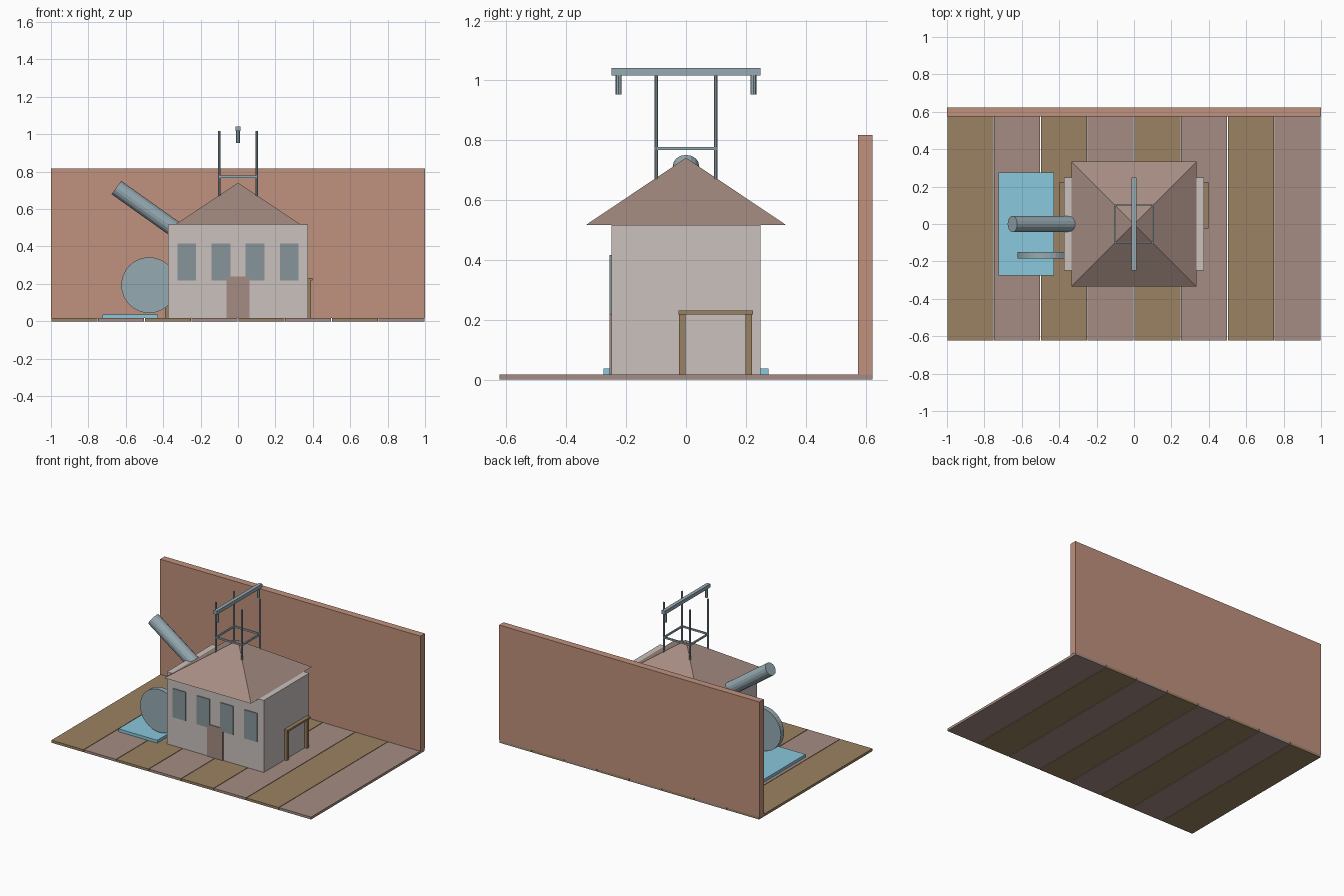
import bpy, math
from mathutils import Vector

if "Cube" in bpy.data.objects:
    bpy.data.objects.remove(bpy.data.objects["Cube"])


def material(name, rgb):
    # picked display colours converted to linear
    m = bpy.data.materials.new(name)
    m.diffuse_color = [((c / 255 + 0.055) / 1.055) ** 2.4 for c in rgb] + [1]
    m.use_nodes = True
    m.node_tree.nodes["Principled BSDF"].inputs["Base Color"].default_value = m.diffuse_color
    return m


BRICK = material("brick", (192, 145, 125))
TAN = material("tan_wood", (155, 130, 98))
MAUVE = material("mauve_wood", (165, 140, 130))
PLASTER = material("plaster", (202, 193, 190))
METAL = material("metal", (150, 170, 178))
GLASS = material("window_glass", (135, 149, 154))
WATER = material("water", (138, 200, 220))


def finish(name, mat):
    ob = bpy.context.object
    ob.name = name
    ob.data.materials.append(mat)
    return ob


def box(name, mat, x0, x1, y0, y1, z0, z1):
    bpy.ops.mesh.primitive_cube_add(size=1)
    ob = finish(name, mat)
    ob.location = ((x0 + x1) / 2, (y0 + y1) / 2, (z0 + z1) / 2)
    ob.scale = (x1 - x0, y1 - y0, z1 - z0)
    return ob


def rod(name, mat, a, b, r, sides, smooth=False):
    a, b = Vector(a), Vector(b)
    bpy.ops.mesh.primitive_cylinder_add(vertices=sides, radius=r, depth=(b - a).length,
                                        location=(a + b) / 2)
    ob = finish(name, mat)
    ob.rotation_euler = (b - a).to_track_quat('Z', 'Y').to_euler()
    if smooth:
        bpy.ops.object.shade_smooth_by_angle()
    return ob


FLOOR = 0.017

# plank floor and back wall
for i in range(8):
    cx = -0.875 + 0.25 * i
    box(f"floor_plank_{i + 1}", MAUVE if i % 2 else TAN,
        cx - 0.123, cx + 0.123, -0.623, 0.623, 0, FLOOR)
box("back_wall", BRICK, -1, 1, 0.574, 0.623, FLOOR, 0.817)

# house body, pyramid roof, door and front windows
box("house_body", PLASTER, -0.373, 0.373, -0.249, 0.249, FLOOR, 0.517)
bpy.ops.mesh.primitive_cone_add(vertices=4, radius1=0.334 * math.sqrt(2), depth=0.224,
                                location=(0, 0, 0.629), rotation=(0, 0, math.pi / 4))
finish("roof", MAUVE)
box("door", MAUVE, -0.061, 0.061, -0.255, -0.245, FLOOR, 0.24)
for i in range(4):
    cx = -0.274 + 0.1827 * i
    box(f"window_{i + 1}", GLASS, cx - 0.05, cx + 0.05, -0.255, -0.245, 0.217, 0.416)

# timber frames on both side walls
for side, s in (("left", -1), ("right", 1)):
    for end, y in (("front", -0.012), ("back", 0.21)):
        box(f"{side}_frame_{end}_post", TAN, *sorted((s * 0.37, s * 0.391)),
            y - 0.011, y + 0.011, FLOOR, 0.217)
    box(f"{side}_frame_lintel", TAN, *sorted((s * 0.37, s * 0.399)),
        -0.025, 0.224, 0.217, 0.231)

# roof tower legs and rails
L = 0.1
corners = [(-L, -L), (L, -L), (L, L), (-L, L)]
for i, (x, y) in enumerate(corners):
    rod(f"tower_leg_{i + 1}", METAL, (x, y, 0.52), (x, y, 1.017), 0.006, 8)
    nx, ny = corners[(i + 1) % 4]
    box(f"tower_rail_{i + 1}", METAL, min(x, nx) - 0.005, max(x, nx) + 0.005,
        min(y, ny) - 0.005, max(y, ny) + 0.005, 0.767, 0.778)

# overhead beam with hanging insulators
box("overhead_beam", METAL, -0.0125, 0.0125, -0.249, 0.249, 1.016, 1.041)
for i, y in enumerate((-0.225, 0.225)):
    rod(f"beam_hanger_{i + 1}", METAL, (0, y, 0.953), (0, y, 1.018), 0.01, 8)

# inclined pipe, water wheel and pool
rod("inclined_pipe", METAL, (-0.65, 0, 0.715), (-0.242, 0, 0.425), 0.044, 16)
rod("water_wheel", METAL, (-0.475, -0.185, 0.193), (-0.475, -0.15, 0.193), 0.149, 32)
box("water_pool", WATER, -0.725, -0.427, -0.276, 0.276, FLOOR, 0.037)
